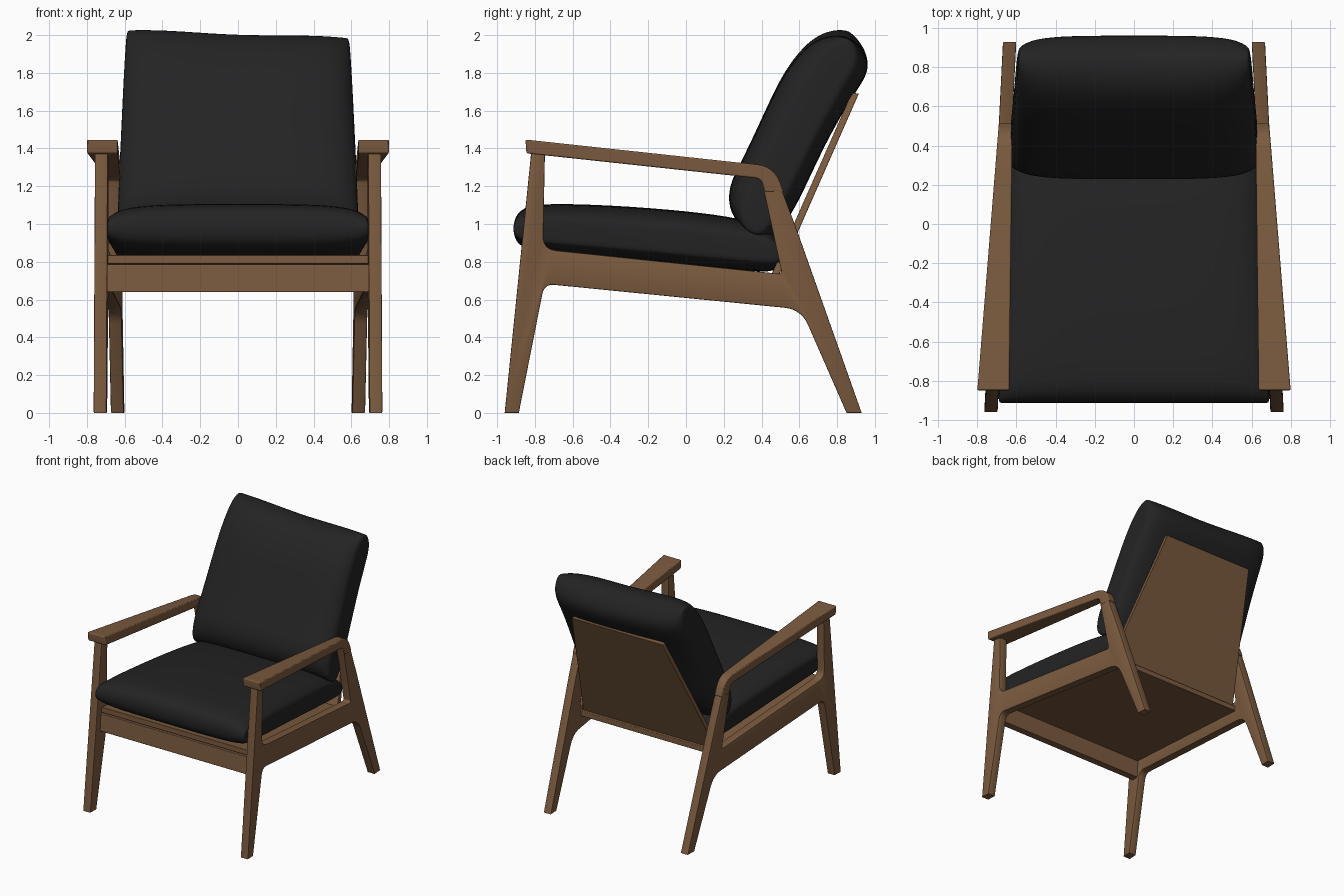
import bpy, bmesh, math
from mathutils import Vector

if "Cube" in bpy.data.objects:
    bpy.data.objects.remove(bpy.data.objects["Cube"])


def material(name, rgb):
    m = bpy.data.materials.new(name)
    m.diffuse_color = (*rgb, 1)
    m.use_nodes = True
    m.node_tree.nodes["Principled BSDF"].inputs["Base Color"].default_value = m.diffuse_color
    return m


WOOD = material("walnut wood", (0.20, 0.105, 0.05))
FABRIC = material("black fabric", (0.017, 0.017, 0.017))


def finish(name, bm, mat, angle=30):
    bmesh.ops.remove_doubles(bm, verts=bm.verts, dist=1e-5)
    bmesh.ops.recalc_face_normals(bm, faces=bm.faces)
    me = bpy.data.meshes.new(name)
    bm.to_mesh(me)
    bm.free()
    me.materials.append(mat)
    ob = bpy.data.objects.new(name, me)
    bpy.context.collection.objects.link(ob)
    bpy.ops.object.select_all(action='DESELECT')
    ob.select_set(True)
    bpy.context.view_layer.objects.active = ob
    bpy.ops.object.shade_smooth_by_angle(angle=math.radians(angle))
    return ob


def rounded(points, n=6):
    """Round the corners of a closed (y, z, radius) outline."""
    out = []
    for i, (y, z, r) in enumerate(points):
        p = Vector((y, z))
        if r == 0:
            out.append(p)
            continue
        a = Vector(points[i - 1][:2])
        b = Vector(points[(i + 1) % len(points)][:2])
        a = p + (a - p).normalized() * r
        b = p + (b - p).normalized() * r
        for k in range(n + 1):
            t = k / n
            out.append(a * (1 - t) ** 2 + p * 2 * t * (1 - t) + b * t * t)
    return out


def slab(name, profile, xa, xb, bevel=0.006):
    """Solid from a side profile, spanning x = xa(y, z) to xb(y, z)."""
    bm = bmesh.new()
    rows = [[bm.verts.new((f(y, z), y, z)) for y, z in profile] for f in (xa, xb)]
    n = len(profile)
    for i in range(n):
        j = (i + 1) % n
        bm.faces.new((rows[0][i], rows[0][j], rows[1][j], rows[1][i]))
    bm.faces.new(rows[0])
    bm.faces.new(rows[1])
    ob = finish(name, bm, WOOD)
    mod = ob.modifiers.new("soft edges", 'BEVEL')
    mod.width, mod.segments = bevel, 2
    mod.limit_method, mod.angle_limit = 'ANGLE', math.radians(40)
    return ob


# Side frames splay outward toward the front
HALF = 0.034


def frame_x(y):
    return 0.73 - (y + 0.95) * 0.0505


OUTER = rounded([(-0.96, 0, 0), (-0.885, 0, 0), (-0.75, 0.683, 0.055), (0.61, 0.548, 0.09),
                 (0.85, 0, 0), (0.93, 0, 0), (0.59, 0.96, 0), (0.465, 1.295, 0.09),
                 (-0.815, 1.425, 0)])
HOLE = rounded([(-0.747, 1.369, 0.01), (0.397, 1.246, 0.035), (0.508, 0.735, 0.025),
                (-0.757, 0.867, 0.07)])


def side_frame(name, side):
    cu = bpy.data.curves.new(name, 'CURVE')
    cu.dimensions, cu.fill_mode = '2D', 'BOTH'
    cu.bevel_depth, cu.offset, cu.extrude = 0.005, -0.005, HALF - 0.005
    cu.bevel_resolution = 1
    for loop in (OUTER, HOLE):
        sp = cu.splines.new('POLY')
        sp.points.add(len(loop) - 1)
        for p, q in zip(sp.points, loop):
            p.co = (q.x, q.y, 0, 1)
        sp.use_cyclic_u = True
    tmp = bpy.data.objects.new("frame_outline", cu)
    bpy.context.collection.objects.link(tmp)
    dg = bpy.context.evaluated_depsgraph_get()
    me = bpy.data.meshes.new_from_object(tmp.evaluated_get(dg))
    bm = bmesh.new()
    bm.from_mesh(me)
    bpy.data.objects.remove(tmp)
    bpy.data.meshes.remove(me)
    for v in bm.verts:
        a, b, c = v.co
        v.co = (side * (frame_x(a) + c), a, b)
    finish(name, bm, WOOD)


# Armrests: wide at the front, narrowing and bending into the back leg
ARM = rounded([(-0.85, 1.447, 0.012), (0.465, 1.305, 0.09), (0.518, 1.17, 0), (0.418, 1.17, 0),
               (0.40, 1.24, 0.035), (-0.845, 1.374, 0.012)])

for side, label in ((1, "right"), (-1, "left")):
    side_frame(label + "_side_frame", side)
    slab(label + "_armrest", ARM,
         lambda y, z: side * (0.637 - (y + 0.85) * 0.0121),
         lambda y, z: side * (0.80 - (y + 0.85) * 0.0805), 0.008)


# Panels between the frames
def inner(y, z):
    return frame_x(y) - HALF + 0.008


def span(name, profile, f, bevel=0.004):
    slab(name, profile, lambda y, z: -f(y, z), f, bevel)


span("seat_panel", [(-0.82, 0.835), (0.50, 0.70), (0.50, 0.655), (-0.82, 0.79)], inner)
span("front_board", [(-0.84, 0.64), (-0.83, 0.785), (-0.77, 0.785), (-0.78, 0.64)], inner)
span("back_panel", [(0.475, 0.69), (0.915, 1.69), (0.878, 1.695), (0.438, 0.70)],
     lambda y, z: 0.62 - 0.20 * (z - 0.69))


def cushion(name, profile, base, tip, width, shift=lambda t, u: 0.0):
    """Pillow: a side section swept across x, thinning to its seams."""
    base, tip = Vector(base), Vector(tip)
    d = (tip - base).normalized()
    nrm = Vector((-d.y, d.x))
    length = (tip - base).length
    half = [(1.01, 0.45), (0.99, 0.58), (0.9, 0.85), (0.65, 0.98), (0.3, 1.0)]
    stations = [(-t, s) for t, s in half] + [(0, 1)] + half[::-1]
    bm = bmesh.new()
    rings = []
    for t, s in stations:
        ring = []
        for p in profile:
            r = Vector(p) - base
            u = r.dot(d)
            q = base + d * u + nrm * (r.dot(nrm) * s)
            ring.append(bm.verts.new((t * width(u / length), q.x,
                                      q.y + shift(t, u / length))))
        rings.append(ring)
    n = len(profile)
    for a, b in zip(rings, rings[1:]):
        for i in range(n):
            j = (i + 1) % n
            bm.faces.new((a[i], a[j], b[j], b[i]))
    bm.faces.new(rings[0])
    bm.faces.new(rings[-1])
    ob = finish(name, bm, FABRIC, 180)
    mod = ob.modifiers.new("smooth", 'SUBSURF')
    mod.levels = mod.render_levels = 2


# Seat cushion
SEAT = [(-0.915, 0.93), (-0.915, 1.02), (-0.87, 1.09), (-0.74, 1.11), (-0.4, 1.10), (0, 1.07),
        (0.3, 1.03), (0.47, 0.97), (0.51, 0.86), (0.505, 0.77), (0.45, 0.735),
        (0.0, 0.785), (-0.4, 0.825), (-0.74, 0.85), (-0.87, 0.87)]
cushion("seat_cushion", SEAT, (-0.91, 0.97), (0.5, 0.85), lambda u: 0.693 - 0.075 * u)

# Back cushion, slumped slightly to one side at the top
BACK = [(0.22, 1.20), (0.23, 1.05), (0.32, 0.96), (0.42, 0.92), (0.49, 0.95), (0.59, 1.10),
        (0.73, 1.42), (0.88, 1.68), (0.965, 1.80), (0.965, 1.89), (0.89, 1.99), (0.80, 2.015),
        (0.69, 1.99), (0.59, 1.90), (0.50, 1.77), (0.42, 1.60), (0.30, 1.34)]
cushion("back_cushion", BACK, (0.36, 1.0), (0.83, 1.95), lambda u: 0.635 - 0.045 * u,
        lambda t, u: -0.02 * max(u, 0) * (t + 0.3 * math.cos(4 * t)))
